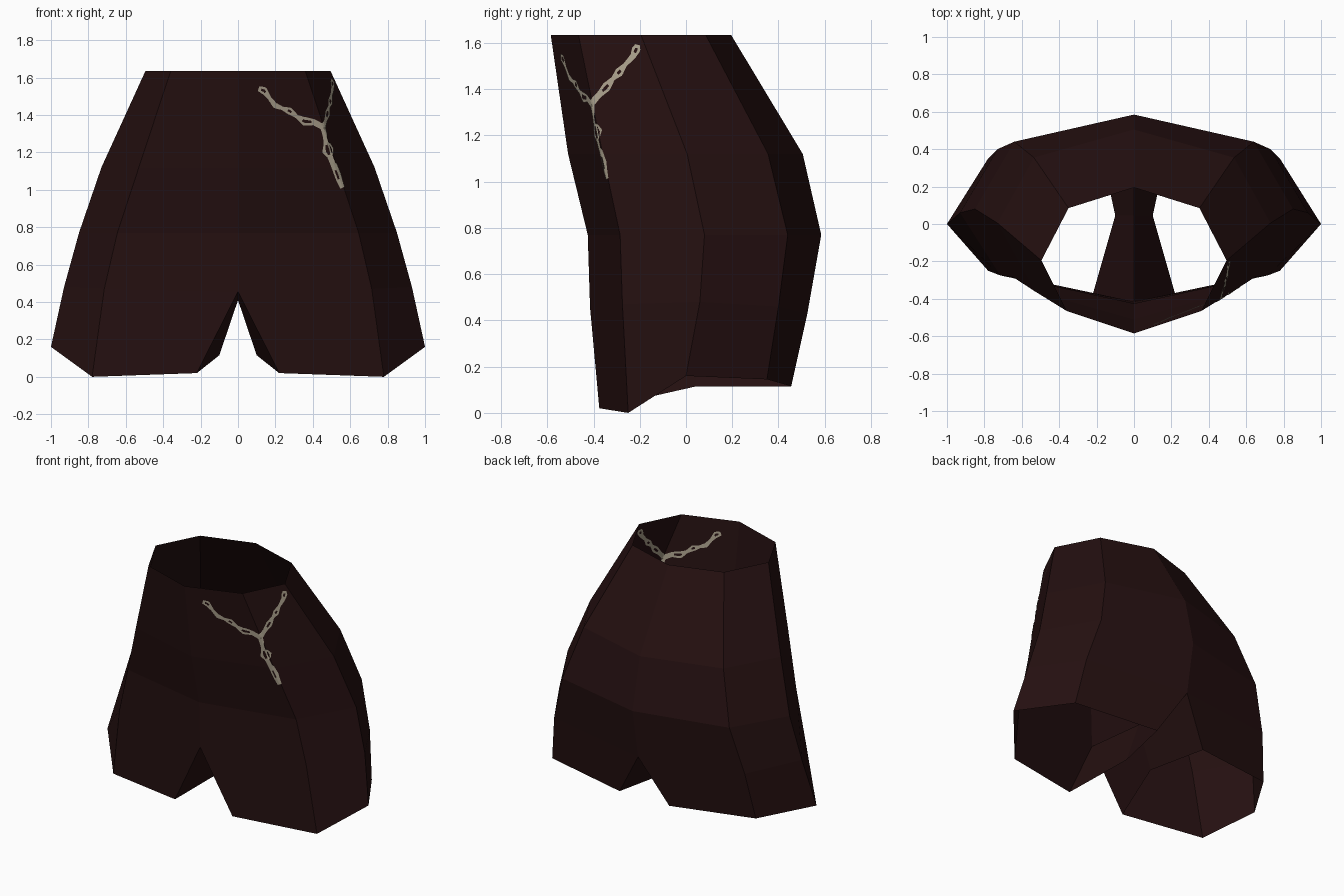
import bpy, bmesh, math
from mathutils import Vector
from mathutils.bvhtree import BVHTree

if "Cube" in bpy.data.objects:
    bpy.data.objects.remove(bpy.data.objects["Cube"])


def material(name, rgb):
    m = bpy.data.materials.new(name)
    m.diffuse_color = (*rgb, 1)
    m.use_nodes = True
    m.node_tree.nodes["Principled BSDF"].inputs["Base Color"].default_value = m.diffuse_color
    return m


def make_object(name, bm, mat):
    me = bpy.data.meshes.new(name)
    bm.to_mesh(me)
    ob = bpy.data.objects.new(name, me)
    bpy.context.collection.objects.link(ob)
    me.materials.append(mat)
    return ob


cloth = material("dark maroon cloth", (0.018, 0.0050, 0.0052))
bone = material("bone trim", (0.40, 0.35, 0.26))

# Shorts, right half: rows run waist to hem, columns run front centre to back centre
rows = [
    [(0, -.585, 1.635), (.36, -.465, 1.635), (.495, -.195, 1.635), (.35, .085, 1.635), (0, .195, 1.635)],
    [(0, -.51, 1.12), (.53, -.36, 1.12), (.73, .005, 1.12), (.535, .355, 1.12), (0, .505, 1.12)],
    [(0, -.425, .77), (.645, -.285, .77), (.85, .08, .77), (.64, .44, .77), (0, .585, .77)],
    [(0, -.415, .455), (.715, -.275, .47), (.93, .06, .48), (.73, .40, .46), (0, .525, .43)],
    [(.22, -.375, .02), (.78, -.25, 0), (1, 0, .16), (.78, .35, .145), (.19, .455, .115)],
]
bm = bmesh.new()
grid = [[bm.verts.new(p) for p in r] for r in rows]
for a, b in zip(grid, grid[1:]):
    for c in range(4):
        bm.faces.new((a[c], b[c], b[c + 1], a[c + 1]))
# Inner leg and crotch
crotch = bm.verts.new((0, .045, .41))
inner = bm.verts.new((.10, .045, .115))
bm.faces.new((crotch, inner, grid[4][0], grid[3][0]))
bm.faces.new((grid[3][4], grid[4][4], inner, crotch))
bm.normal_update()
surface = BVHTree.FromBMesh(bm)
shorts = make_object("shorts", bm, cloth)
mirror = shorts.modifiers.new("mirror", 'MIRROR')
mirror.use_clip = True


# Chain trim: ribbons of varying width laid on the cloth, visible on both sides
def ribbon(bm, pts, steps=4, half=0.004):
    path = []
    for p, q in zip(pts, pts[1:]):
        path += [Vector(p).lerp(Vector(q), i / steps) for i in range(steps)]
    path.append(Vector(pts[-1]))
    prev = None
    for i, p in enumerate(path):
        tangent = (path[min(i + 1, len(path) - 1)] - path[max(i - 1, 0)]).to_3d()
        out = Vector((.75, -.65, .1))
        across = out.cross(tangent).normalized()
        row = []
        for k in (-.5, -.17, .17, .5):
            loc, n, _, _ = surface.find_nearest(p.to_3d() + across * k * p.w)
            row.append((bm.verts.new(loc + n * half), bm.verts.new(loc - n * half)))
        if prev:
            link = p.w > .036 and prev_w > .036
            for k in range(3):
                if k == 1 and link:
                    continue        # opening inside a chain link
                for s in (0, 1):
                    quad = [prev[k][s], row[k][s], row[k + 1][s], prev[k + 1][s]]
                    bm.faces.new(quad if s else quad[::-1])
        prev, prev_w = row, p.w


branches = [
    # across the front
    [(.455, -.41, 1.335, .035), (.41, -.44, 1.36, .034), (.36, -.46, 1.365, .05), (.32, -.475, 1.39, .022),
     (.28, -.49, 1.42, .042), (.24, -.50, 1.435, .02), (.20, -.515, 1.45, .035),
     (.17, -.525, 1.49, .024), (.14, -.535, 1.53, .045), (.11, -.545, 1.54, .028)],
    # up the side
    [(.455, -.41, 1.335, .035), (.455, -.37, 1.37, .028), (.455, -.33, 1.405, .046), (.46, -.30, 1.44, .02),
     (.465, -.275, 1.465, .044), (.475, -.25, 1.50, .02), (.49, -.22, 1.54, .03),
     (.495, -.21, 1.57, .044), (.495, -.205, 1.59, .025)],
    # down the seam
    [(.455, -.41, 1.335, .035), (.465, -.40, 1.28, .026), (.47, -.395, 1.25, .032), (.478, -.385, 1.21, .075),
     (.49, -.38, 1.18, .036), (.51, -.37, 1.13, .034), (.53, -.355, 1.08, .04),
     (.54, -.35, 1.05, .035), (.555, -.34, 1.01, .024)],
]
bm_trim = bmesh.new()
for b in branches:
    ribbon(bm_trim, [Vector(p) for p in b])
make_object("chain_trim", bm_trim, bone)
